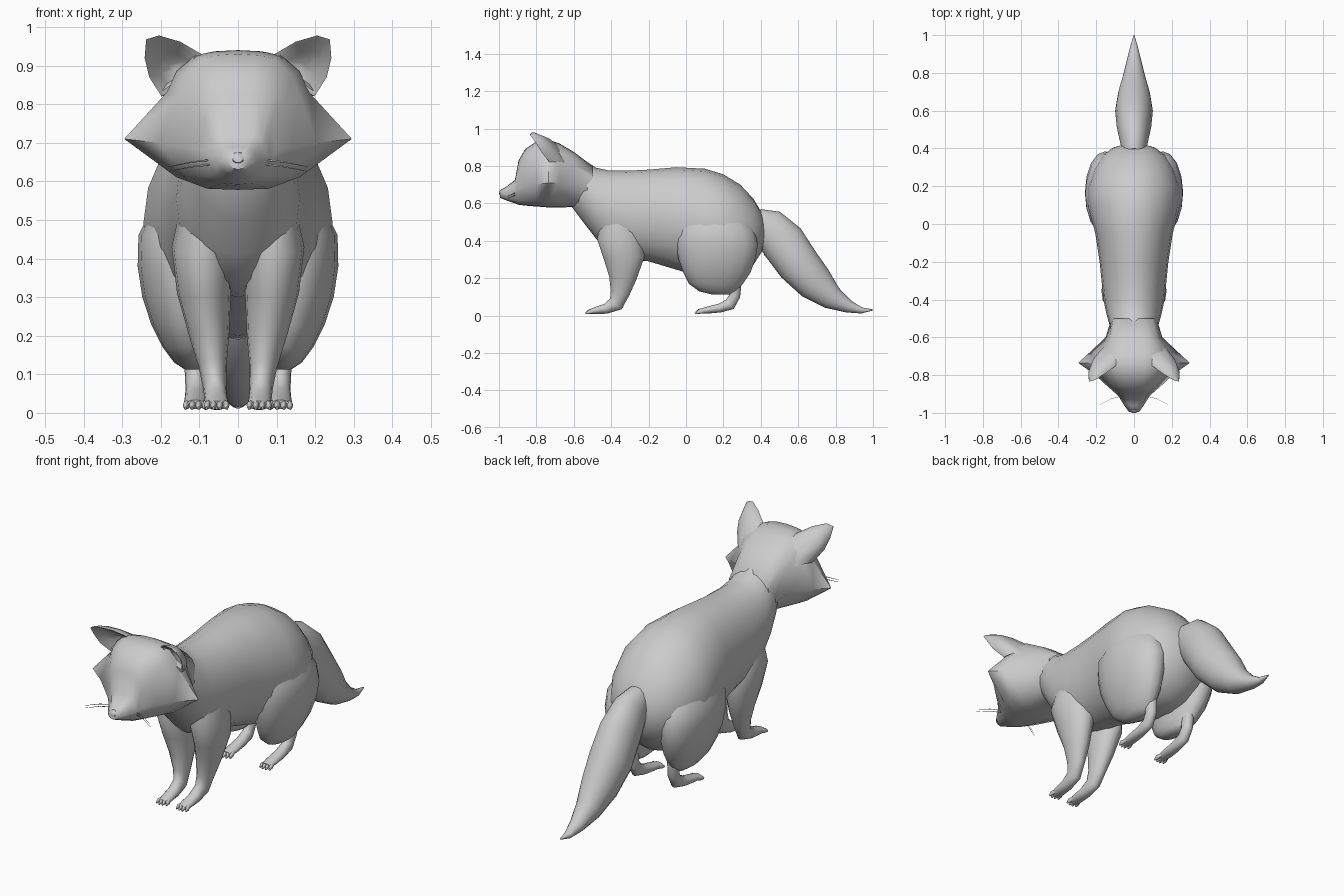
import bpy, bmesh, math
from mathutils import Vector


def loft(name, rings, closed_ends=True):
    """Skin a list of equal-length vertex loops and cap the ends."""
    bm = bmesh.new()
    loops = [[bm.verts.new(p) for p in r] for r in rings]
    n = len(loops[0])
    for a, b in zip(loops, loops[1:]):
        for i in range(n):
            j = (i + 1) % n
            bm.faces.new((a[i], a[j], b[j], b[i]))
    if closed_ends:
        bm.faces.new(loops[0])
        bm.faces.new(loops[-1])
    bmesh.ops.recalc_face_normals(bm, faces=bm.faces)
    me = bpy.data.meshes.new(name)
    bm.to_mesh(me)
    bm.free()
    for p in me.polygons:
        p.use_smooth = True
    me.set_sharp_from_angle(angle=math.radians(60))
    ob = bpy.data.objects.new(name, me)
    bpy.context.collection.objects.link(ob)
    return ob


def tube(name, stations, side=1, up=None, n=16):
    """Elliptical tube through (x, y, z, half width, half height) stations."""
    pts = [Vector((side * s[0], s[1], s[2])) for s in stations]
    rings = []
    for i, (c, s) in enumerate(zip(pts, stations)):
        t = pts[min(i + 1, len(pts) - 1)] - pts[max(i - 1, 0)]
        nrm = Vector(up) if up else Vector((0, -t.z, t.y)).normalized()
        rings.append([c + Vector((s[3] * math.cos(a), 0, 0)) + nrm * s[4] * math.sin(a)
                      for a in (2 * math.pi * k / n for k in range(n))])
    return loft(name, rings)


# Body: (y, top, bottom, half width)
body = [(-.64, .86, .62, .08), (-.55, .835, .50, .125), (-.48, .79, .41, .145),
        (-.41, .775, .34, .16), (-.3, .775, .30, .172), (-.2, .78, .29, .182),
        (-.05, .793, .245, .205), (.1, .785, .20, .245), (.2, .755, .19, .245),
        (.29, .70, .21, .215), (.36, .625, .27, .17), (.405, .55, .34, .11),
        (.425, .49, .40, .04)]
tube("body", [(0, y, (t + b) / 2, w, (t - b) / 2) for y, t, b, w in body],
     up=(0, 0, 1), n=20)

# Tail
tube("tail", [(0, .37, .50, .06, .075), (0, .44, .47, .075, .105), (0, .52, .39, .092, .12),
              (0, .60, .275, .10, .115), (0, .69, .175, .085, .10), (0, .78, .095, .06, .065),
              (0, .87, .048, .037, .034), (0, .94, .027, .02, .016), (0, 1.0, .03, .002, .003)])
tube("rump_tuft", [(0, .38, .42, .03, .03), (0, .42, .37, .02, .02), (0, .425, .315, .002, .002)], n=8)

# Head: y, top z, crown w, temple w, temple z, cheek w, cheek z, jaw w, bottom z
head = [(-.50, .80, .06, .11, .74, .12, .66, .07, .57),
        (-.60, .875, .08, .13, .80, .15, .70, .10, .58),
        (-.68, .922, .10, .175, .83, .235, .71, .14, .578),
        (-.735, .94, .11, .185, .83, .295, .71, .16, .578),
        (-.80, .93, .095, .16, .82, .205, .70, .13, .583),
        (-.86, .89, .07, .12, .79, .14, .69, .10, .588),
        (-.895, .83, .05, .085, .75, .10, .68, .075, .592),
        (-.915, .725, .04, .065, .69, .08, .66, .06, .60),
        (-.96, .69, .025, .042, .675, .052, .65, .035, .615),
        (-.995, .67, .01, .022, .66, .027, .648, .015, .63)]
rings = []
for y, zt, wt, ws, zs, wc, zc, wb, zb in head:
    half = [(wt * .55, zt - .003), (wt, zt - .12 * (zt - zs)),
            ((wt + ws) / 2 + .012 * (ws > .05), (zt + zs) / 2), (ws, zs), (wc, zc),
            (wb, zb + .25 * (zc - zb)), (wb * .5, zb + .003)]
    loop = [(0, zt)] + half + [(0, zb)] + [(-x, z) for x, z in reversed(half)]
    rings.append([(x, y, z) for x, z in loop])
loft("head", rings)

# Nose
tube("nose", [(0, -.97, .662, .012, .010), (0, -.985, .66, .022, .016),
              (0, -1.0, .657, .012, .009)], up=(0, 0, 1), n=10)

rim = [(.095, -.75, .93), (.15, -.79, .962), (.205, -.825, .978), (.238, -.835, .968),
       (.242, -.80, .92), (.23, -.77, .87), (.198, -.73, .82), (.14, -.75, .86)]

for side, tag in ((1, "left"), (-1, "right")):
    # Cupped ear: back shell, rim, then the hollow
    center = sum((Vector(p) for p in rim), Vector()) / len(rim)
    shells = [(.45, (-.045, .12, -.06)), (.85, (-.01, .06, -.01)), (1, (0, .015, 0)), (1, (0, 0, 0)),
              (.85, (0, .005, 0)), (.55, (-.008, .04, -.01)), (.15, (-.015, .055, -.015))]
    ear = [[center + (Vector(p) - center) * k + Vector(off) for p in rim] for k, off in shells]
    loft("ear_" + tag, [[(side * v.x, v.y, v.z) for v in r] for r in ear])

    # Whiskers
    for dz in (0, .012):
        tube("whisker_" + tag, [(.06, -.91, .645 + dz, .003, .003), (.12, -.925, .638 + dz, .002, .002),
                                (.18, -.955, .626 + dz, .001, .001)], side, n=5)

    # Front leg and paw
    tube("front_leg_" + tag, [(.085, -.37, .55, .06, .08), (.092, -.355, .43, .08, .122),
                              (.088, -.33, .31, .07, .11), (.075, -.338, .2, .052, .073),
                              (.066, -.353, .12, .036, .051), (.06, -.375, .062, .03, .042),
                              (.057, -.43, .036, .03, .027), (.055, -.49, .025, .03, .018),
                              (.055, -.52, .02, .022, .011)], side)

    # Thigh
    tube("thigh_" + tag, [(.12, .13, .64, .03, .05), (.13, .14, .55, .085, .16),
                          (.148, .155, .46, .11, .21), (.152, .165, .38, .108, .22),
                          (.148, .165, .30, .10, .205), (.14, .165, .23, .085, .18),
                          (.13, .16, .17, .065, .145), (.12, .17, .13, .045, .10),
                          (.115, .19, .112, .022, .05)], side, up=(0, 1, 0))

    # Hind shank and paw
    tube("hind_leg_" + tag, [(.12, .25, .23, .035, .045), (.115, .262, .165, .028, .034),
                             (.112, .26, .105, .026, .03), (.11, .235, .06, .026, .032),
                             (.11, .18, .04, .028, .024), (.11, .11, .028, .03, .018),
                             (.11, .065, .022, .024, .012)], side)

    # Toes on both paws
    for name, px, py in (("front_toe_", .055, -.49), ("hind_toe_", .11, .095)):
        for k in range(4):
            dx = (k - 1.5) * .016
            reach = .05 - .006 * abs(k - 1.5)
            tube(name + tag, [(px + dx * .8, py, .024, .006, .01), (px + dx, py - reach * .6, .02, .009, .012),
                              (px + dx * 1.1, py - reach, .012, .003, .005)], side, n=8)
